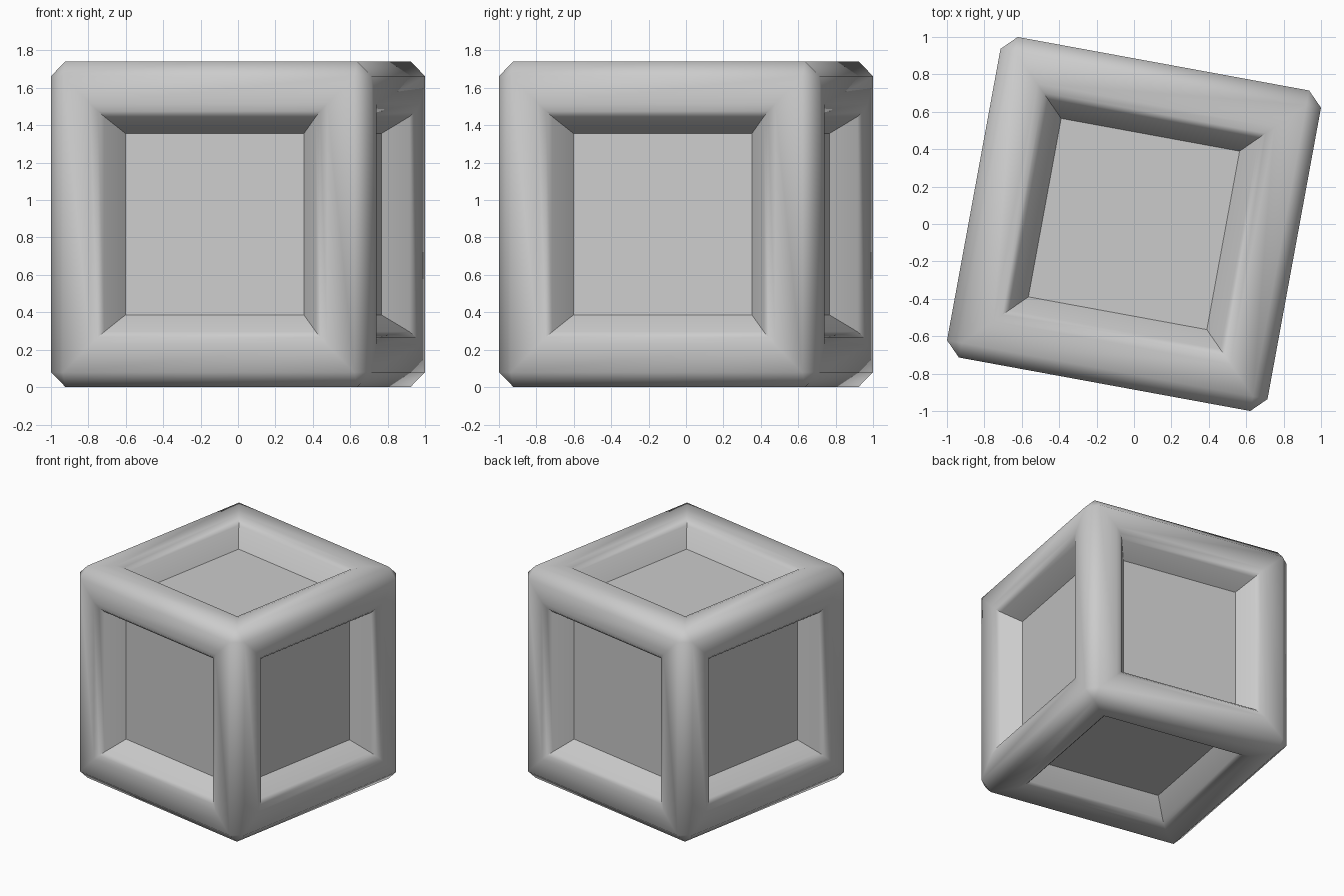
import bpy, bmesh, math
from mathutils import Matrix

if "Cube" in bpy.data.objects:
    bpy.data.objects.remove(bpy.data.objects["Cube"])

HALF = 0.871      # half side of the cube
CHAMFER = 0.079   # width cut from every outer edge
TURN = math.radians(-10.4)

bm = bmesh.new()
bmesh.ops.create_cube(bm, size=2 * HALF)

# Chamfered outer edges
bmesh.ops.bevel(bm, geom=bm.edges[:], offset=CHAMFER, offset_type='OFFSET',
                segments=1, profile=0.5, affect='EDGES')

# Recessed panel with a softened rim on all six sides: (half width, depth)
panels = sorted(bm.faces, key=lambda f: f.calc_area())[-6:]
half, depth = HALF - CHAMFER, 0.0
for new_half, new_depth in [(0.645, 0.0), (0.604, 0.015), (0.575, 0.045), (0.485, 0.18)]:
    bmesh.ops.inset_individual(bm, faces=panels, thickness=half - new_half,
                               depth=depth - new_depth, use_even_offset=True)
    half, depth = new_half, new_depth

# Turn slightly and stand on the ground
bmesh.ops.transform(bm, verts=bm.verts[:],
                    matrix=Matrix.Translation((0, 0, HALF)) @ Matrix.Rotation(TURN, 4, 'Z'))
bmesh.ops.recalc_face_normals(bm, faces=bm.faces[:])

mesh = bpy.data.meshes.new("panelled_cube")
bm.to_mesh(mesh)
bm.free()
cube = bpy.data.objects.new("panelled_cube", mesh)
bpy.context.collection.objects.link(cube)

# Smooth shading over chamfers and rims, sharp around the panel floors
bpy.context.view_layer.objects.active = cube
cube.select_set(True)
bpy.ops.object.shade_smooth_by_angle(angle=math.radians(50))
